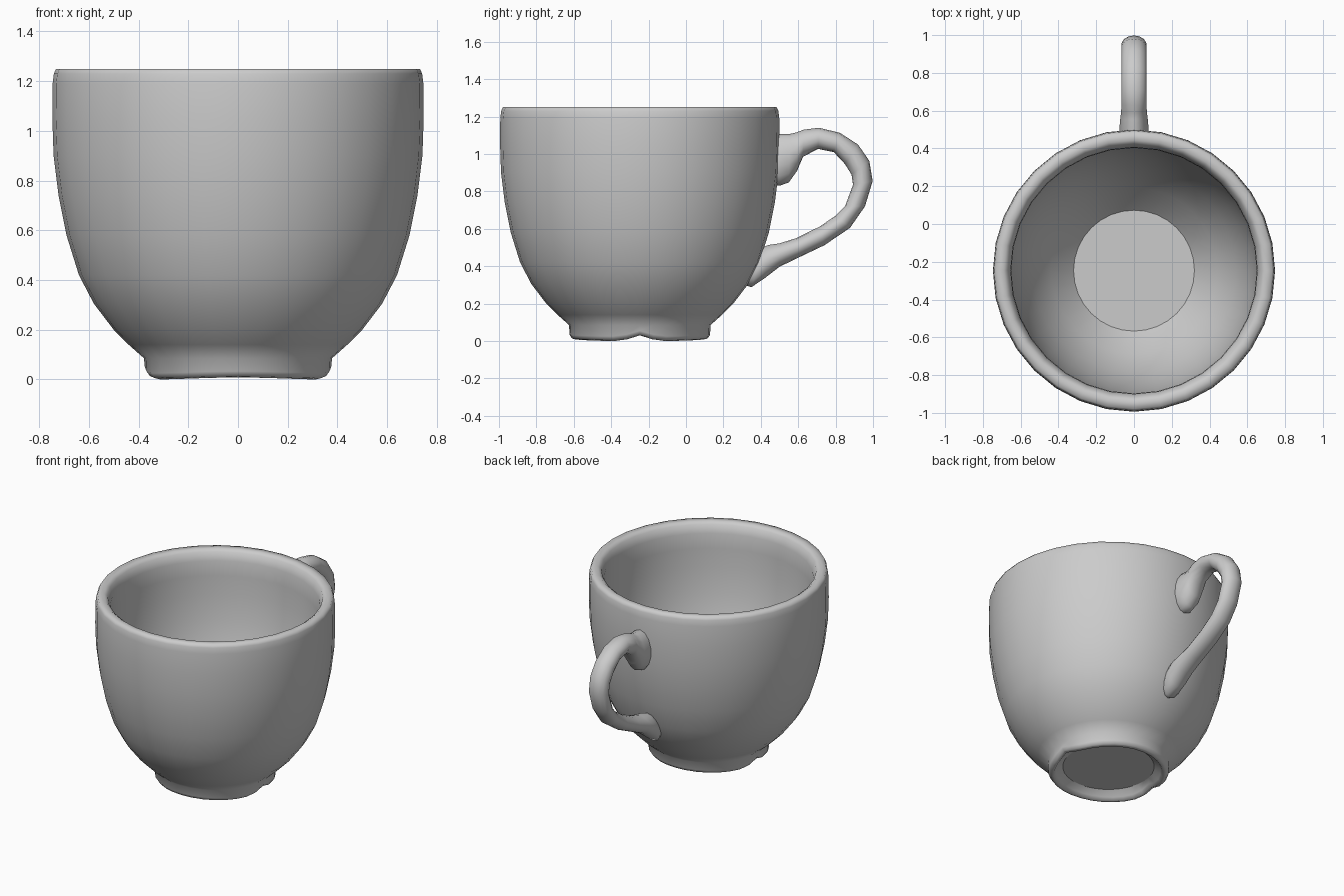
import bpy, bmesh
from math import sin, cos, pi, exp

cube = bpy.data.objects.get("Cube")
if cube:
    bpy.data.objects.remove(cube, do_unlink=True)

CENTRE_Y = -0.247
SIDES = 32

ceramic = bpy.data.materials.new("grey ceramic")
ceramic.use_nodes = True
colour = (0.6, 0.6, 0.6, 1)
ceramic.diffuse_color = colour
shader = next(n for n in ceramic.node_tree.nodes if n.type == 'BSDF_PRINCIPLED')
shader.inputs["Base Color"].default_value = colour


def skin_rings(name, rings):
    """Join closed rings of points into a capped smooth surface."""
    bm = bmesh.new()
    loops = [[bm.verts.new(p) for p in ring] for ring in rings]
    for a, b in zip(loops, loops[1:]):
        n = len(a)
        for i in range(n):
            j = (i + 1) % n
            bm.faces.new((a[i], a[j], b[j], b[i])).smooth = True
    caps = [bm.faces.new(loops[0]), bm.faces.new(loops[-1])]
    bmesh.ops.recalc_face_normals(bm, faces=bm.faces)
    # flat caps meet the smooth walls at a sharp edge
    for cap in caps:
        cap.smooth = False
        for edge in cap.edges:
            edge.smooth = False
    mesh = bpy.data.meshes.new(name)
    bm.to_mesh(mesh)
    bm.free()
    mesh.materials.append(ceramic)
    obj = bpy.data.objects.new(name, mesh)
    bpy.context.collection.objects.link(obj)
    return obj


# Cup: (radius, height) from the recessed base, round the foot, up and over the rim, to the floor
foot = [(.285, .055), (.325, .02), (.34, 0), (.362, .005), (.376, .025)]
outside = [(.378, .085), (.44, .14), (.5, .2), (.58, .305), (.64, .42), (.69, .58),
           (.722, .74), (.742, .9), (.747, 1.05), (.746, 1.19)]
rim = [(.741, 1.23), (.732, 1.25), (.69, 1.25), (.67, 1.235), (.653, 1.18)]
inside = [(.65, 1.08), (.648, .95), (.63, .78), (.6, .62), (.54, .44), (.44, .27), (.32, .14)]


def cup_ring(radius, height, is_foot):
    ring = []
    for i in range(SIDES):
        c, s = cos(2 * pi * i / SIDES), sin(2 * pi * i / SIDES)
        z = height
        if is_foot and height < .05:
            # shallow drain notches on the left and right of the foot
            z += .03 * exp(-(s / .18) ** 2) + .008 * s ** 4
        ring.append((radius * c, CENTRE_Y + radius * s, z))
    return ring


skin_rings("cup", [cup_ring(r, z, True) for r, z in foot]
           + [cup_ring(r, z, False) for r, z in outside + rim + inside])

# Handle: outer edge (y, z), inner edge (y, z), half width
sections = [
    (.45, 1.09, .45, .84, .07), (.5, 1.107, .5, .83, .08),
    (.555, 1.107, .55, .848, .075), (.59, 1.115, .594, .91, .07),
    (.63, 1.13, .626, .985, .068), (.71, 1.14, .706, 1.027, .068),
    (.823, 1.113, .79, 1.01, .068), (.92, 1.05, .85, .946, .068),
    (.98, .963, .885, .89, .068), (.998, .855, .893, .835, .068),
    (.957, .72, .85, .72, .068), (.877, .605, .8, .67, .068),
    (.74, .512, .715, .612, .068), (.61, .45, .59, .55, .068),
    (.5, .397, .5, .522, .072), (.42, .335, .445, .514, .075),
    (.35, .288, .42, .505, .07), (.31, .3, .4, .49, .055)]


def handle_ring(oy, oz, iy, iz, half_width, sides=14):
    ring = []
    for i in range(sides):
        a = 2 * pi * i / sides
        t = (1 + cos(a)) / 2
        ring.append((half_width * sin(a), iy + (oy - iy) * t, iz + (oz - iz) * t))
    return ring


skin_rings("handle", [handle_ring(*s) for s in sections])
